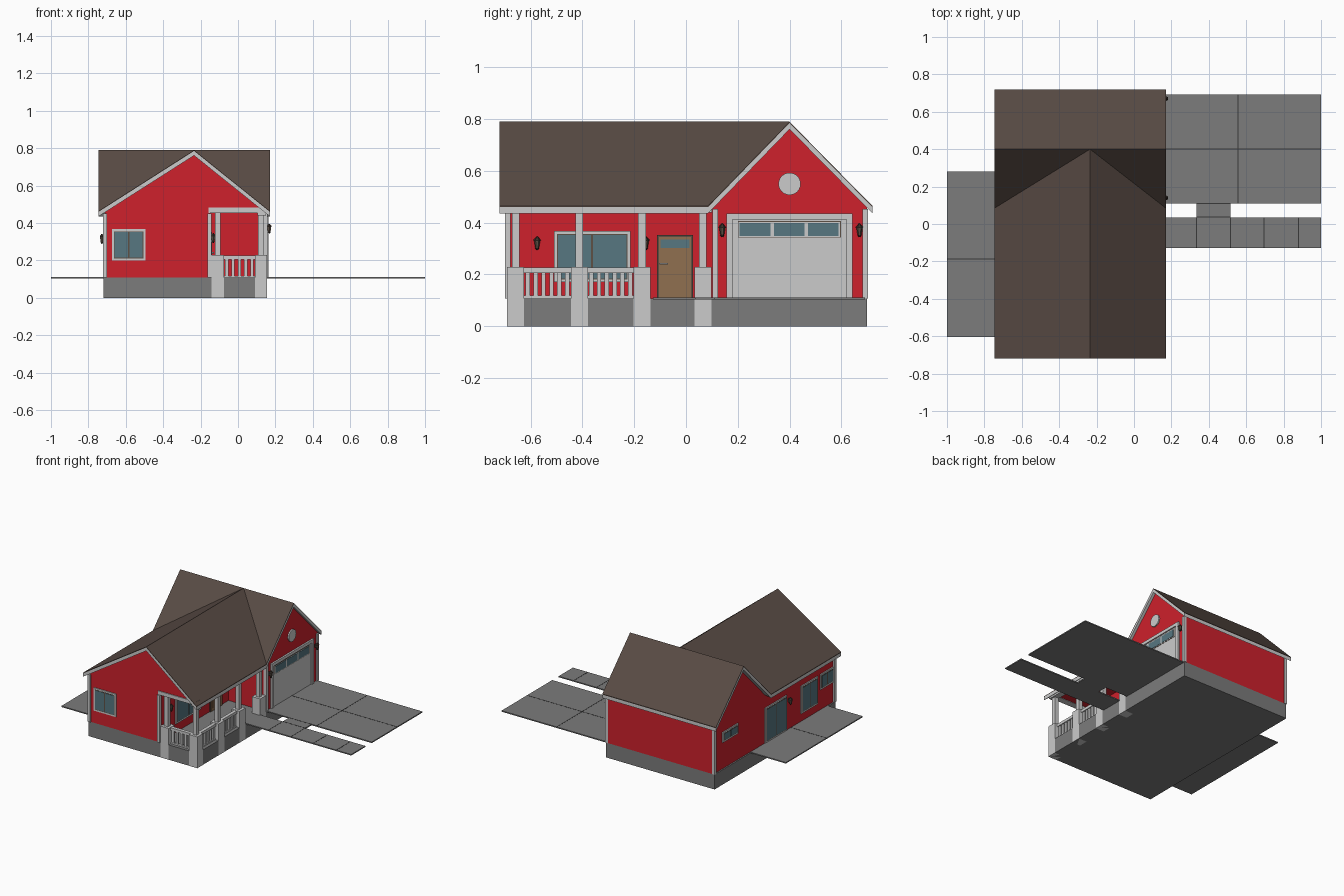
import bpy, bmesh, math
from mathutils import Matrix

if "Cube" in bpy.data.objects:
    bpy.data.objects.remove(bpy.data.objects["Cube"])


def mat(name, r, g, b):
    m = bpy.data.materials.new(name)
    m.diffuse_color = (r, g, b, 1)
    m.use_nodes = True
    m.node_tree.nodes["Principled BSDF"].inputs["Base Color"].default_value = m.diffuse_color
    return m


RED = mat("red siding", .62, .015, .025)
WHITE = mat("white trim", .60, .60, .60)
ROOF = mat("brown shingle", .098, .070, .058)
GREY = mat("grey concrete", .20, .20, .20)
JOINT = mat("dark joint", .04, .04, .04)
GLASS = mat("blue glass", .095, .185, .22)
DOOR = mat("tan wood", .28, .16, .08)
SASH = mat("brown sash", .11, .08, .06)
LAMP = mat("dark bronze", .04, .028, .022)
METAL = mat("light metal", .42, .42, .42)


def finish(name, bm, m):
    bmesh.ops.recalc_face_normals(bm, faces=bm.faces[:])
    me = bpy.data.meshes.new(name)
    bm.to_mesh(me)
    bm.free()
    me.materials.append(m)
    ob = bpy.data.objects.new(name, me)
    bpy.context.collection.objects.link(ob)
    return ob


def box(name, x0, x1, y0, y1, z0, z1, m):
    bm = bmesh.new()
    M = Matrix.Translation(((x0 + x1) / 2, (y0 + y1) / 2, (z0 + z1) / 2)) @ \
        Matrix.Diagonal((x1 - x0, y1 - y0, z1 - z0, 1))
    bmesh.ops.create_cube(bm, size=1, matrix=M)
    return finish(name, bm, m)


def prism(name, pts, offset, m):
    """Closed solid: outline pts swept along offset."""
    bm = bmesh.new()
    f = bm.faces.new([bm.verts.new(p) for p in pts])
    r = bmesh.ops.extrude_face_region(bm, geom=[f], use_keep_orig=True)
    vs = [e for e in r["geom"] if isinstance(e, bmesh.types.BMVert)]
    bmesh.ops.translate(bm, verts=vs, vec=offset)
    return finish(name, bm, m)


# wall planes: L left, R porch wall, G garage gable, F front
PLANE = {"L": (-.71, -1), "R": (-.15, 1), "G": (.15, 1), "F": (-.69, -1)}


def plate(name, side, u0, u1, z0, z1, out, m):
    """Flat piece on a wall, standing out from it."""
    p, s = PLANE[side]
    a, b = sorted((p - s * .002, p + s * out))
    if side == "F":
        return box(name, u0, u1, a, b, z0, z1, m)
    return box(name, a, b, u0, u1, z0, z1, m)


# ---- foundation and walls
G0 = .108
box("foundation", -.72, .155, -.69, .70, 0, G0, GREY)
RX, RY, RZ, EZ = -.235, .40, .79, .465          # ridge lines and eave height
X0, X1, Y0, YV, Y1 = -.745, .17, -.72, .085, .72  # roof outline


def main_z(x):
    t = (x - X0) / (RX - X0) if x < RX else (X1 - x) / (X1 - RX)
    return EZ + t * (RZ - EZ) - .02


def garage_z(y):
    t = (y - YV) / (RY - YV) if y < RY else (Y1 - y) / (Y1 - RY)
    return EZ + t * (RZ - EZ) - .02


prism("house_walls", [(x, -.69, z) for x, z in (
    (-.71, G0), (-.15, G0), (-.15, .458), (.148, .458), (.148, main_z(.148)),
    (RX, main_z(RX)), (-.71, main_z(-.71)))], (0, .795, 0), RED)
prism("garage_walls", [(-.71, y, z) for y, z in (
    (.105, G0), (.70, G0), (.70, garage_z(.70)), (RY, garage_z(RY)),
    (.105, garage_z(.105)))], (.86, 0, 0), RED)


# ---- cross-gable roof: shingle layer over a white fascia layer
def roof_layer(name, drop, thick, m):
    bm = bmesh.new()
    P = {k: bm.verts.new((x, y, z - drop)) for k, (x, y, z) in {
        "a": (X0, Y0, EZ), "b": (RX, Y0, RZ), "c": (X1, Y0, EZ), "d": (X0, YV, EZ),
        "e": (X1, YV, EZ), "f": (X0, RY, RZ), "g": (RX, RY, RZ), "h": (X1, RY, RZ),
        "i": (X0, Y1, EZ), "j": (X1, Y1, EZ)}.items()}
    fs = [bm.faces.new([P[k] for k in s]) for s in
          ("abgd", "bceg", "dgf", "geh", "fghji")]
    r = bmesh.ops.extrude_face_region(bm, geom=fs, use_keep_orig=True)
    vs = [e for e in r["geom"] if isinstance(e, bmesh.types.BMVert)]
    bmesh.ops.translate(bm, verts=vs, vec=(0, 0, -thick))
    return finish(name, bm, m)


roof_layer("roof_shingles", 0, .005, ROOF)
roof_layer("roof_fascia", .005, .024, WHITE)

# ---- white corner boards
for n, x, y in (("front_left", -.712, -.688), ("back_left", -.712, .692),
                ("back_right", .148, .692), ("garage_front", .146, .113),
                ("porch_front", -.152, -.688)):
    box("corner_board_" + n, x - .011, x + .011, y - .011, y + .011, G0, .452, WHITE)

# ---- porch beams, pillars, columns, railings
box("porch_front_beam", -.158, .15, -.696, -.65, .455, .482, WHITE)
box("porch_side_beam", .105, .15, -.69, .10, .44, .462, WHITE)
posts = [(.123, y) for y in (-.658, -.412, -.17, .065)] + [(-.108, -.658)]
for x, y in posts:
    box("porch_pillar", x - .033, x + .033, y - .033, y + .033, 0, .228, WHITE)
    box("porch_column", x - .015, x + .015, y - .015, y + .015, .228, .46, WHITE)


def railing(a, b, fixed, along_y):
    def bar(n, u0, u1, w, z0, z1):
        v0, v1 = fixed - w, fixed + w
        if along_y:
            box(n, v0, v1, u0, u1, z0, z1, WHITE)
        else:
            box(n, u0, u1, v0, v1, z0, z1, WHITE)
    bar("rail_top", a, b, .012, .206, .226)
    bar("rail_bottom", a, b, .008, G0, .118)
    n = max(5, round((b - a) / .031))
    for i in range(n):
        c = a + (i + .5) * (b - a) / n
        bar("baluster", c - .0085, c + .0085, .006, .112, .21)


railing(-.627, -.443, .123, True)
railing(-.381, -.201, .123, True)
railing(-.077, .092, -.658, False)


# ---- windows: white frame, brown sash, glass panes
def window(name, side, u0, u1, z0, z1, panes=2):
    plate(name + "_frame", side, u0, u1, z0, z1, .007, WHITE)
    a, b, c, d = u0 + .011, u1 - .011, z0 + .011, z1 - .011
    plate(name + "_sash", side, a, b, c, d, .0085, SASH)
    w = (b - a) / panes
    for i in range(panes):
        plate(name + "_glass", side, a + i * w + .004, a + (i + 1) * w - .004,
              c + .004, d - .004, .0098, GLASS)


window("front_window", "F", -.675, -.495, .20, .367)
window("porch_window", "R", -.51, -.215, .17, .367)
window("garage_window", "L", .42, .60, .30, .375)
window("patio_door", "L", -.14, .11, G0, .365)
window("side_window", "L", -.495, -.305, .165, .367)
window("small_side_window", "L", -.675, -.525, .255, .367)

# ---- front door
plate("door_frame", "R", -.112, .027, G0, .353, .006, SASH)
plate("door_slab", "R", -.104, .019, G0, .345, .008, DOOR)
for u0, u1 in ((-.09, -.05), (-.035, .005)):
    plate("door_panel", "R", u0, u1, .13, .285, .011, DOOR)
plate("door_glass", "R", -.098, .013, .302, .336, .0098, GLASS)
plate("door_handle", "R", -.102, -.07, .238, .244, .022, METAL)

# ---- garage door with window strip, and round gable vent
plate("garage_door", "G", .178, .622, G0, .415, .004, WHITE)
for u0, u1, z0 in ((.157, .18, G0), (.62, .643, G0), (.157, .643, .412)):
    plate("garage_door_trim", "G", u0, u1, z0, .435, .012, WHITE)
plate("garage_window_border", "G", .20, .598, .342, .406, .0055, SASH)
plate("garage_window_bars", "G", .203, .595, .345, .403, .0065, WHITE)
for i in range(3):
    u = .207 + i * .132
    plate("garage_door_glass", "G", u, u + .119, .349, .399, .0085, GLASS)
bm = bmesh.new()
bmesh.ops.create_cone(bm, cap_ends=True, segments=24, radius1=.043, radius2=.043, depth=.012,
                      matrix=Matrix.Translation((.153, RY, .55)) @ Matrix.Rotation(math.pi / 2, 4, "Y"))
finish("gable_vent", bm, WHITE)


# ---- wall lamps
def lamp(side, u, z):
    p, s = PLANE[side]
    plate("lamp_bracket", side, u - .005, u + .005, z - .01, z + .015, .016, LAMP)
    for n, r1, r2, z0, h, m in (("lamp_body", .007, .012, -.018, .03, SASH),
                                ("lamp_cap", .015, .003, .012, .014, LAMP),
                                ("lamp_foot", .003, .008, -.026, .008, LAMP)):
        b = bmesh.new()
        bmesh.ops.create_cone(b, cap_ends=True, segments=6, radius1=r1, radius2=r2, depth=h,
                              matrix=Matrix.Translation((p + s * .018, u, z + z0 + h / 2)))
        finish(n, b, m)


for side, u, z in (("R", -.575, .32), ("R", -.155, .32), ("G", .14, .37),
                   ("G", .67, .37), ("L", -.165, .315)):
    lamp(side, u, z)


# ---- paving with dark joints
def paving(name, x0, x1, y0, y1, xj=(), yj=()):
    box(name, x0, x1, y0, y1, .103, .111, GREY)
    for x in xj:
        box(name + "_joint", x - .003, x + .003, y0, y1, .109, .1118, JOINT)
    for y in yj:
        box(name + "_joint", x0, x1, y - .003, y + .003, .109, .1118, JOINT)


paving("driveway", .15, 1, .11, .692, (.557,), (.40,))
paving("walkway", .15, 1, -.127, .036, (.335, .515, .695, .88))
paving("walk_link", .335, .515, .036, .11, (), (.037, .109))
paving("patio", -1, -.715, -.603, .28, (), (-.187,))
